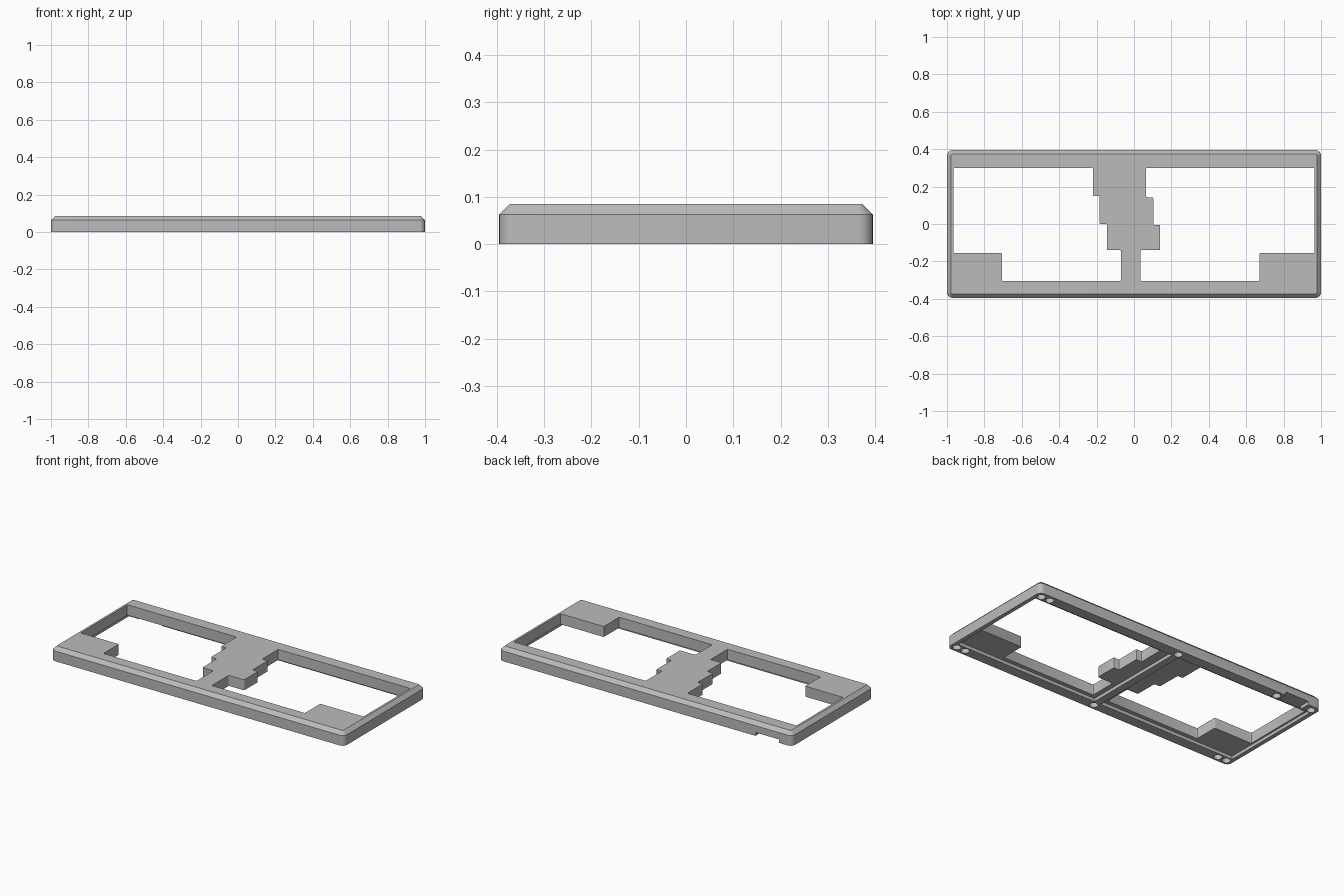
import bpy, bmesh, math

cube = bpy.data.objects.get("Cube")
if cube:
    bpy.data.objects.remove(cube, do_unlink=True)

grey = bpy.data.materials.new("plain_grey")
grey.use_nodes = True
colour = (0.5, 0.5, 0.5, 1)
grey.diffuse_color = colour
grey.node_tree.nodes["Principled BSDF"].inputs["Base Color"].default_value = colour

HALF_Y = 0.395
HEIGHT = 0.085
RECESS = 0.02


def prism(name, points, z0, z1, radius=0, segments=3, chamfer=0):
    """Extrude an outline, round its upright edges, chamfer its top edge."""
    bm = bmesh.new()
    face = bm.faces.new([bm.verts.new((x, y, z0)) for x, y in points])
    top = bmesh.ops.extrude_face_region(bm, geom=[face])["geom"]
    bmesh.ops.translate(bm, vec=(0, 0, z1 - z0),
                        verts=[v for v in top if isinstance(v, bmesh.types.BMVert)])
    if radius:
        upright = [e for e in bm.edges
                   if abs(e.verts[0].co.z - e.verts[1].co.z) > 1e-5]
        bmesh.ops.bevel(bm, geom=upright, offset=radius, segments=segments,
                        profile=0.5, affect='EDGES')
    if chamfer:
        rim = [e for e in bm.edges if all(v.co.z > z1 - 1e-5 for v in e.verts)]
        bmesh.ops.bevel(bm, geom=rim, offset=chamfer, segments=1,
                        profile=0.5, affect='EDGES')
    bmesh.ops.recalc_face_normals(bm, faces=bm.faces)
    mesh = bpy.data.meshes.new(name)
    bm.to_mesh(mesh)
    bm.free()
    mesh.materials.append(grey)
    obj = bpy.data.objects.new(name, mesh)
    bpy.context.collection.objects.link(obj)
    return obj


def rect(x0, x1, y0, y1):
    return [(x0, y0), (x1, y0), (x1, y1), (x0, y1)]


def circle(x, y, r, n=20):
    return [(x + r * math.cos(2 * math.pi * i / n),
             y + r * math.sin(2 * math.pi * i / n)) for i in range(n)]


# Chamfered outer shell
frame = prism("case_frame", rect(-1, 1, -HALF_Y, HALF_Y), 0, HEIGHT,
              radius=0.03, segments=6, chamfer=0.022)
cutters = []

# Two stepped openings
right_side = [(-0.965, 0.30), (-0.965, -0.155), (-0.705, -0.155), (-0.705, -0.305),
              (-0.07, -0.305), (-0.07, -0.14), (-0.145, -0.14), (-0.145, 0.0),
              (-0.185, 0.0), (-0.185, 0.15), (-0.22, 0.15), (-0.22, 0.30)]
left_side = [(0.965, 0.30), (0.965, -0.155), (0.67, -0.155), (0.67, -0.305),
             (0.035, -0.305), (0.035, -0.14), (0.14, -0.14), (0.14, -0.005),
             (0.103, -0.005), (0.103, 0.143), (0.065, 0.143), (0.065, 0.30)]
for outline in (right_side, left_side):
    cutters.append(prism("opening_cutter", outline, -0.05, 0.15, radius=0.006))

# Shallow underside recesses, leaving a centre rib
for x0, x1 in ((-0.975, -0.04), (0.005, 0.975)):
    cutters.append(prism("recess_cutter", rect(x0, x1, -0.33, 0.33),
                         -0.05, RECESS))

# Cable notch through the back rim
cutters.append(prism("notch_cutter", rect(-0.91, -0.75, 0.31, 0.45),
                     -0.06, RECESS + 0.001))

# Blind screw holes along the front and back rims
rows = {-0.361: (-0.96, -0.9, -0.017, 0.9, 0.96),
        0.356: (-0.96, -0.715, -0.017, 0.9, 0.96)}
for y, xs in rows.items():
    for x in xs:
        cutters.append(prism("screw_hole_cutter", circle(x, y, 0.024), -0.04, 0.05))

# Apply the cuts
bpy.context.view_layer.objects.active = frame
for cutter in cutters:
    cutter.hide_render = True
    mod = frame.modifiers.new("cut", 'BOOLEAN')
    mod.operation = 'DIFFERENCE'
    mod.solver = 'EXACT'
    mod.object = cutter
    bpy.ops.object.modifier_apply(modifier=mod.name)
    bpy.data.objects.remove(cutter, do_unlink=True)

bpy.ops.object.select_all(action='DESELECT')
frame.select_set(True)
bpy.ops.object.shade_smooth_by_angle(angle=math.radians(30))
